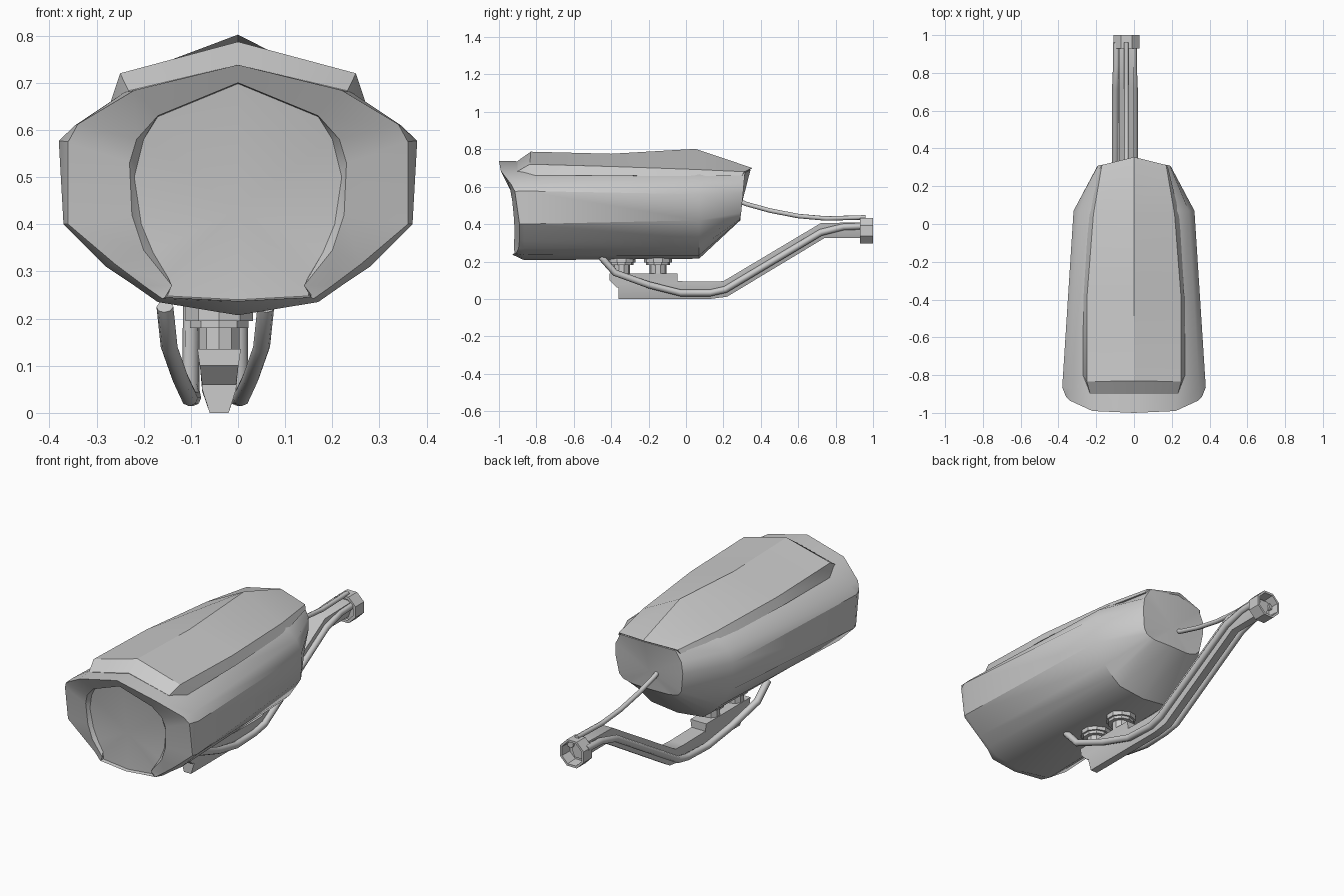
import bpy, bmesh, math

if "Cube" in bpy.data.objects:
    bpy.data.objects.remove(bpy.data.objects["Cube"])


def loft(name, rings, cap_start=True, cap_end=True, angle=30):
    """Skin a list of equal-length closed rings of 3D points."""
    bm = bmesh.new()
    loops = [[bm.verts.new(p) for p in r] for r in rings]
    n = len(loops[0])
    for a, b in zip(loops, loops[1:]):
        for i in range(n):
            j = (i + 1) % n
            bm.faces.new((a[i], a[j], b[j], b[i]))
    for ring, cap in ((loops[0], cap_start), (loops[-1], cap_end)):
        if cap:  # fan cap
            c = bm.verts.new([sum(v.co[k] for v in ring) / n for k in range(3)])
            for i in range(n):
                bm.faces.new((ring[i], ring[(i + 1) % n], c))
    bmesh.ops.remove_doubles(bm, verts=bm.verts, dist=0.0005)
    bmesh.ops.recalc_face_normals(bm, faces=bm.faces)
    me = bpy.data.meshes.new(name)
    bm.to_mesh(me)
    bm.free()
    ob = bpy.data.objects.new(name, me)
    bpy.context.collection.objects.link(ob)
    smooth(ob, angle)
    return ob


def smooth(ob, angle=30):
    bpy.ops.object.select_all(action='DESELECT')
    ob.select_set(True)
    bpy.context.view_layer.objects.active = ob
    bpy.ops.object.shade_smooth_by_angle(angle=math.radians(angle))


def mirror(half):
    """Half ring from top centre to bottom centre -> full ring."""
    return half + [(-x, y, z) for x, y, z in half[-2:0:-1]]


def at_y(y, half):
    return mirror([(x, y, z) for x, z in half])


def circle(c, r, n, axis):
    pts = []
    for i in range(n):
        t = 2 * math.pi * (i + 0.5) / n
        u, v = r * math.cos(t), r * math.sin(t)
        pts.append((c[0] + u, c[1], c[2] + v) if axis == 'y' else (c[0] + u, c[1] + v, c[2]))
    return pts


def pipe(name, points, r):
    cu = bpy.data.curves.new(name, 'CURVE')
    cu.dimensions = '3D'
    cu.bevel_depth = r
    cu.bevel_resolution = 2
    cu.use_fill_caps = True
    sp = cu.splines.new('POLY')
    sp.points.add(len(points) - 1)
    for p, co in zip(sp.points, points):
        p.co = (*co, 1)
    ob = bpy.data.objects.new(name, cu)
    bpy.context.collection.objects.link(ob)
    bpy.ops.object.select_all(action='DESELECT')
    ob.select_set(True)
    bpy.context.view_layer.objects.active = ob
    bpy.ops.object.convert(target='MESH')
    smooth(bpy.context.object, 50)


# Housing body with recessed front window
def window(half, depth):
    return mirror([(x, -0.98 + (0.70 - z) * 0.11 + 0.6 * x * x + depth, z) for x, z in half])


opening = [(0, .70), (.17, .63), (.215, .58), (.23, .53), (.225, .42), (.20, .345), (.14, .27), (.155, .245), (0, .237)]
glass = [(0, .698), (.17, .628), (.20, .58), (.22, .50), (.205, .40), (.18, .34), (.15, .29), (.15, .248), (0, .24)]
rim = mirror([(0, -1, .738), (.22, -.99, .684), (.34, -.935, .612), (.36, -.915, .575), (.36, -.89, .40),
              (.26, -.89, .315), (.20, -.895, .27), (.16, -.91, .242), (0, -.925, .235)])
front = at_y(-.865, [(0, .735), (.24, .68), (.345, .61), (.38, .577), (.37, .40), (.28, .31), (.22, .27), (.17, .235), (0, .207)])
rear = at_y(.07, [(0, .72), (.21, .68), (.29, .62), (.32, .56), (.315, .42), (.25, .32), (.20, .27), (.15, .232), (0, .215)])
back = mirror([(0, .345, .69), (.16, .315, .675), (.19, .31, .62), (.195, .305, .56), (.18, .295, .46),
               (.16, .29, .435), (.13, .287, .425), (.10, .287, .42), (0, .29, .42)])
loft("housing_body", [window(glass, .02), window(opening, 0), rim, front, rear, back])

# Sunshield hood on top
hood = [[(0, -.90, .738), (.232, -.90, .683), (.235, -.90, .65), (0, -.90, .65)],
        [(0, -.83, .787), (.25, -.835, .72), (.27, -.80, .66), (0, -.83, .65)],
        [(0, -.40, .776), (.25, -.40, .708), (.268, -.40, .66), (0, -.40, .65)],
        [(0, .05, .802), (.215, .05, .692), (.24, .05, .655), (0, .05, .65)],
        [(0, .355, .70), (.17, .312, .68), (.18, .30, .66), (0, .33, .66)]]
loft("sunshield_hood", [mirror(h) for h in hood], angle=25)

# Bracket arm: tapered channel swept along the side profile
X = -.04
arm = [(-.36, 0, -.36, .10), (.13, 0, .13, .092), (.22, .012, .20, .095), (.74, .325, .72, .405), (.95, .325, .95, .41)]
loft("bracket_arm", [[(X - .04, y1, z1), (X + .04, y1, z1), (X + .036, (y0 + y1) / 2, (z0 + z1) / 2),
                      (X + .02, y0, z0), (X - .02, y0, z0), (X - .036, (y0 + y1) / 2, (z0 + z1) / 2)]
                     for y0, z0, y1, z1 in arm], angle=40)

# Mounting block
loft("mounting_block", [[(X - w, y0, z), (X + w, y0, z), (X + w, -.045, z), (X - w, -.045, z)]
                        for z, w, y0 in ((.06, .036, -.37), (.10, .041, -.41), (.135, .046, -.41))])

# Two bolts with flanges
for i, y in enumerate((-.345, -.15)):
    prof = [(.12, .045), (.18, .045), (.18, .065), (.195, .065), (.195, .075), (.235, .075)]
    loft(f"mounting_bolt_{i}", [circle((X, y, z), r, 10, 'z') for z, r in prof])

# Conduits either side of the arm, and the rear cable
path = [(.107, -.455, .225), (.098, -.38, .14), (.075, -.20, .075), (.055, -.03, .032),
        (.048, .13, .032), (.052, .21, .05), (.05, .72, .355), (.045, .84, .385), (.045, .96, .39)]
for name, s in (("left_conduit", -1), ("right_conduit", 1)):
    pipe(name, [(-.048 + s * dx, y, z) for dx, y, z in path], .018)
pipe("rear_cable", [(X, .27, .53), (X, .32, .508), (X, .45, .472), (X, .60, .443), (X, .75, .43), (X, .96, .436)], .012)

# Hollow end collar
loft("end_collar", [circle((X, y, .365), r, 8, 'y')
                    for y, r in ((.93, .058), (.93, .074), (1.0, .074), (1.0, .062), (.94, .058))],
     cap_start=False)
